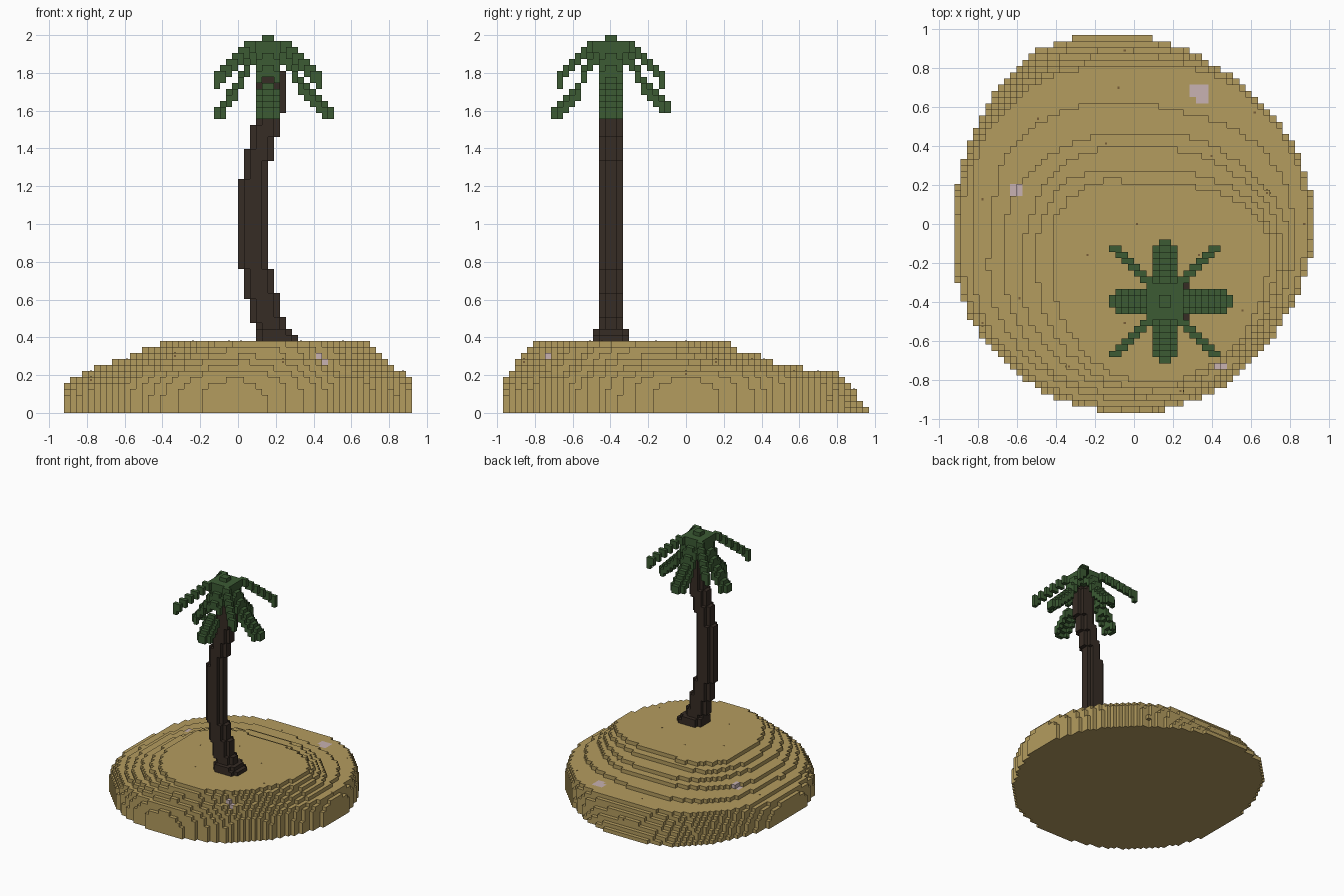
import bpy, bmesh, math
from mathutils import Matrix

if "Cube" in bpy.data.objects:
    bpy.data.objects.remove(bpy.data.objects["Cube"])

V = 2 / 63  # voxel edge


def material(name, rgb):
    m = bpy.data.materials.new(name)
    m.diffuse_color = (*rgb, 1)
    m.use_nodes = True
    m.node_tree.nodes["Principled BSDF"].inputs["Base Color"].default_value = m.diffuse_color
    return m


SAND = material("sand", (0.456, 0.332, 0.114))
SHELL = material("pale_shell", (0.578, 0.445, 0.445))
PEBBLE = material("brown_pebble", (0.188, 0.114, 0.04))
BARK = material("dark_bark", (0.037, 0.025, 0.018))
LEAF = material("palm_green", (0.045, 0.105, 0.034))

# Island contours: radius in voxels every 30 degrees from +x
CONTOURS = {
    0: [29.2, 28.7, 28.6, 30.5, 32, 29.8, 29.2, 30.5, 30.7, 30.5, 29.8, 28.7],
    6: [28, 28, 27.5, 25.5, 27.3, 28, 26.3, 28.5, 29.5, 29.5, 29, 28],
    7: [26, 24, 20.2, 19.5, 21.4, 23.4, 23, 26, 28, 28.5, 28.5, 27],
    8: [24.5, 19.6, 16.3, 14.5, 16, 18.5, 21, 23.5, 27, 28, 28, 26.3],
    9: [23, 17.5, 13.8, 12.5, 13.5, 15.5, 17, 21, 25, 27, 27, 25.5],
    10: [22, 14.5, 10, 8.5, 10, 13, 15.2, 18, 23, 26.4, 26.6, 25],
    11: [20.7, 11.8, 8, 6.5, 8.2, 10.5, 13, 15, 20.5, 25.4, 26, 23.8],
}


def contour(layer):
    if layer in CONTOURS:
        return CONTOURS[layer]
    # lower layers: the back left slopes, the rest is a steep bank
    t = layer / 6
    return [a + (b - a) * (t if k in (3, 4, 5) else t ** 4)
            for k, (a, b) in enumerate(zip(CONTOURS[0], CONTOURS[6]))]


def inside(x, y, radii):
    a = math.degrees(math.atan2(y, x)) % 360 / 30
    k, f = int(a) % 12, a % 1
    p0, p1, p2, p3 = (radii[(k + n) % 12] for n in (-1, 0, 1, 2))
    r = p1 + 0.5 * f * (p2 - p0 + f * (2 * p0 - 5 * p1 + 4 * p2 - p3
                                       + f * (3 * (p1 - p2) + p3 - p0)))
    return math.hypot(x, y) <= r


# Island voxels
island = set()
for k in range(12):
    radii = contour(k)
    for i in range(-29, 29):
        for j in range(-30, 31):
            if inside(i + 0.5, j, radii):
                island.add((i, j, k))

# Trunk voxels: (first layer, left, right), curving as it rises
RUNS = [(12, 3, 10), (13, 3, 9), (14, 3, 8), (15, 2, 8), (16, 2, 7), (19, 1, 7),
        (20, 1, 6), (24, 0, 5), (39, 1, 5), (42, 1, 6), (44, 2, 6), (46, 2, 7),
        (48, 3, 7), (50, 3, 8), (57, 3, 7)]
trunk = set()
for (k0, left, right), nxt in zip(RUNS, RUNS[1:] + [(60, 0, 0)]):
    for k in range(k0, nxt[0]):
        flare = 1 if k < 14 else 0
        for i in range(left, right):
            for j in range(-14 - flare, -10 + flare):
                corner = i in (left, right - 1) and j in (-14 - flare, -11 + flare)
                if not corner:
                    trunk.add((i, j, k))

# Palm fronds: four broad drooping ones, four thin diagonal ones
fronds = set()
STRAIGHT = [62, 61, 60, 59, 57, 55, 54, 53, 52, 51, 50]
DIAGONAL = [61, 61, 61, 61, 60, 59, 58, 57, 56, 54]
for dx, dy, length, droop in [(1, 0, 11, 0), (-1, 0, 9, 2), (0, 1, 10, 0), (0, -1, 10, 1)]:
    for r in range(length):
        half = 1 if r == length - 1 else 2
        top = STRAIGHT[r] - round(droop * r / 9)
        for s in range(-half, half):
            # fronds are centred on the voxel corner x = 5, y = -12.5
            i = 5 + (s if dx == 0 else (r if dx > 0 else -1 - r))
            j = -12 + (s if dy == 0 else (r if dy > 0 else -1 - r))
            edge = 1 if s in (-2, 1) else 0
            for k in range(top - 1 - edge, top + 1 - edge):
                fronds.add((i, j, k))
for sx in (1, -1):
    for sy in (1, -1):
        for r, top in enumerate(DIAGONAL[:9]):
            for e in (0, 1):
                i = 5 + (r + e - 1 if sx > 0 else -r - e)
                j = -12 + (r if sy > 0 else -1 - r)
                for k in (top - 1, top):
                    fronds.add((i, j, k))
        tip_i = 13 if sx > 0 else -4
        tip_j = -4 if sy > 0 else -21
        fronds.add((tip_i, tip_j, 55))
        fronds.add((tip_i, tip_j, 54))
# crown heart
for i in range(2, 8):
    for j in range(-15, -9):
        for k in range(58, 62):
            if abs(i - 4.5) + abs(j + 12.5) < 5:
                fronds.add((i, j, k))
trunk -= fronds
solid = island | trunk | fronds

# Shell patches are the top voxels of a few columns
shell_columns = {(9, 21), (10, 21), (11, 21), (10, 22), (11, 22), (9, 22), (10, 20), (11, 20),
                 (-20, 5), (-19, 5), (-20, 6), (-19, 6), (13, -23), (14, -23)}


def column_top(i, j):
    return max((k for k in range(12) if (i, j, k) in island), default=0)


shells = {(i, j, column_top(i, j)) for i, j in shell_columns}

# Quad corners for each of the six voxel directions
SIDES = {(1, 0, 0): [(1, 0, 0), (1, 1, 0), (1, 1, 1), (1, 0, 1)],
         (-1, 0, 0): [(0, 0, 0), (0, 0, 1), (0, 1, 1), (0, 1, 0)],
         (0, 1, 0): [(0, 1, 0), (0, 1, 1), (1, 1, 1), (1, 1, 0)],
         (0, -1, 0): [(0, 0, 0), (1, 0, 0), (1, 0, 1), (0, 0, 1)],
         (0, 0, 1): [(0, 0, 1), (1, 0, 1), (1, 1, 1), (0, 1, 1)],
         (0, 0, -1): [(0, 0, 0), (0, 1, 0), (1, 1, 0), (1, 0, 0)]}


def finish(name, bm, mats):
    me = bpy.data.meshes.new(name)
    bm.to_mesh(me)
    bm.free()
    for m in mats:
        me.materials.append(m)
    bpy.context.collection.objects.link(bpy.data.objects.new(name, me))


def voxel_object(name, cells, mats, second=()):
    """Skin of the voxels; cells listed in second use the second material."""
    bm, cache = bmesh.new(), {}
    for c in sorted(cells):
        for d, quad in SIDES.items():
            if tuple(a + b for a, b in zip(c, d)) in solid:
                continue
            vs = []
            for q in quad:
                p = tuple(a + b for a, b in zip(c, q))
                if p not in cache:
                    cache[p] = bm.verts.new((p[0] * V, (p[1] - 0.5) * V, p[2] * V))
                vs.append(cache[p])
            bm.faces.new(vs).material_index = 1 if c in second else 0
    finish(name, bm, mats)


voxel_object("island", island, [SAND, SHELL], shells)
voxel_object("trunk", trunk, [BARK])
voxel_object("fronds", fronds, [LEAF])

# Pebbles: small crosses showing on the faces of single sand voxels
PEBBLES = [(-0.05, 0.89), (-0.08, 0.70), (-0.49, 0.54), (-0.15, 0.42), (-0.78, 0.13),
           (0.39, 0.35), (0.68, 0.16), (0.87, 0.0), (0.01, 0.0), (-0.24, -0.16), (0.33, -0.16),
           (-0.59, -0.38), (-0.78, -0.51), (-0.05, -0.51), (0.56, -0.45), (-0.34, -0.73),
           (0.24, -0.86), (0.62, 0.58)]
bm = bmesh.new()
for x, y in PEBBLES:
    i, j = math.floor(x / V), round(y / V)
    centre = ((i + 0.5) * V, j * V, (column_top(i, j) + 0.5) * V)
    for axis in range(3):
        size = [V * 0.34] * 3
        size[axis] = V * 1.08
        bmesh.ops.create_cube(bm, size=1, matrix=Matrix.Translation(centre)
                              @ Matrix.Diagonal((*size, 1)))
finish("pebbles", bm, [PEBBLE])
